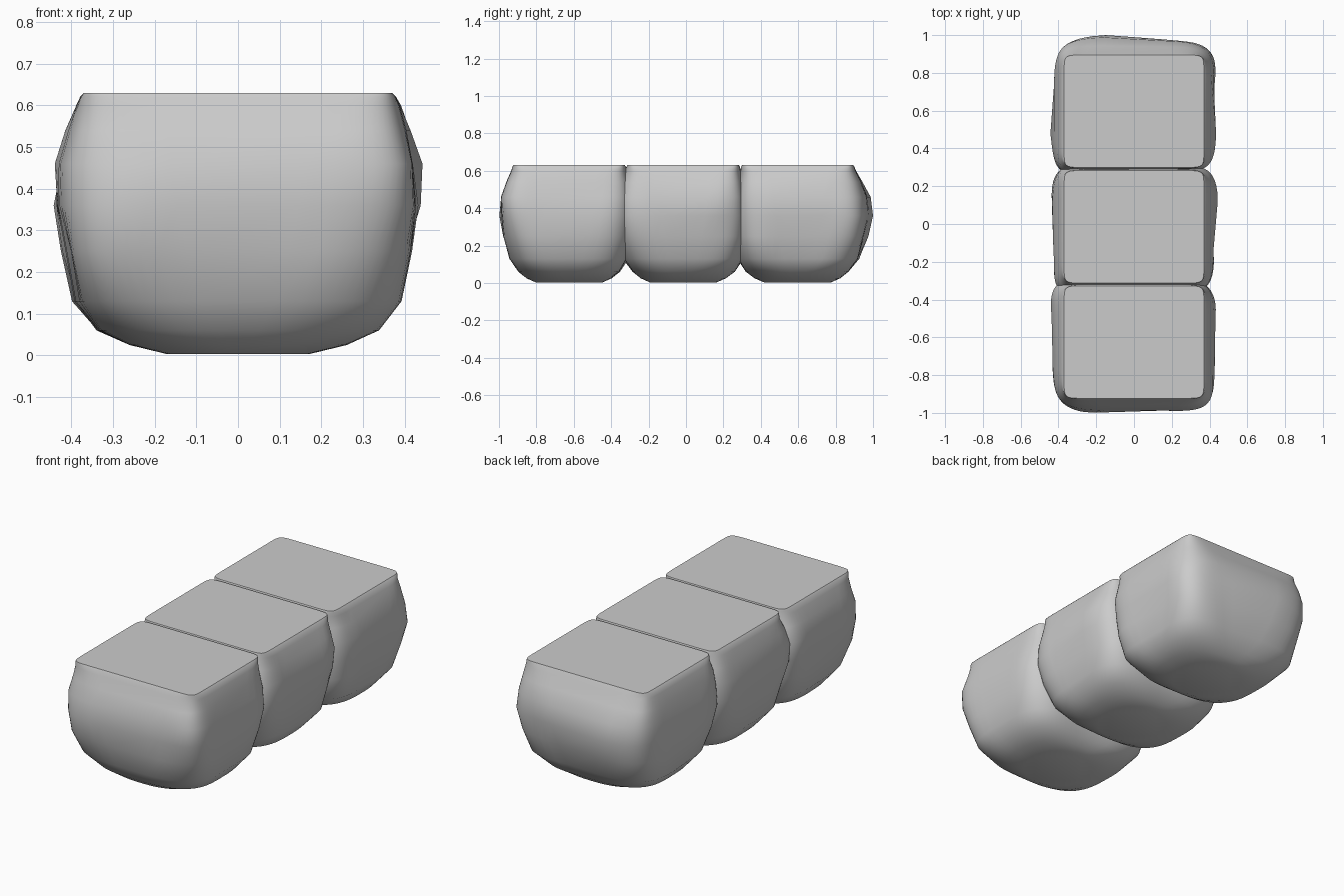
import bpy, bmesh, math
from mathutils import Vector, noise

cube = bpy.data.objects.get("Cube")
if cube:
    bpy.data.objects.remove(cube)

stone = bpy.data.materials.new("grey_stone")
stone.use_nodes = True
GREY = (0.6, 0.6, 0.6, 1)
stone.diffuse_color = GREY
stone.node_tree.nodes["Principled BSDF"].inputs["Base Color"].default_value = GREY

# Rings up a block: height, half width, inset (-) or bulge (+) of the ends, squareness
RINGS = [
    (0.003, 0.17, -0.125, 2.3), (0.025, 0.26, -0.075, 2.6), (0.06, 0.335, -0.03, 3.2),
    (0.13, 0.385, 0.02, 4.2), (0.25, 0.41, 0.05, 5), (0.36, 0.432, 0.068, 5.5),
    (0.46, 0.426, 0.062, 6), (0.54, 0.406, 0.035, 7), (0.6, 0.388, 0.008, 9),
    (0.622, 0.378, 0.0, 13), (0.63, 0.37, -0.005, 18),
]
TOP = 0.63
SEGMENTS = 64
HALF = 0.303


def spow(v, p):
    return math.copysign(abs(v) ** p, v)


def stone_block(name, y, front, back, lean):
    """Lofted block with a flat top, swollen sides and a worn, rounded base."""
    bm = bmesh.new()
    loops = []
    for z, hx, bulge, n in RINGS:
        loop = []
        wear = 0.022 * min(1, z / 0.1) * min(1, (TOP - z) / 0.12)
        for i in range(SEGMENTS):
            a = math.tau * (i + 0.5) / SEGMENTS
            c, s = spow(math.cos(a), 2 / n), spow(math.sin(a), 2 / n)
            swell = bulge * (front if s < 0 else back) if bulge > 0 else bulge
            px, py = hx * c, (HALF + swell) * s
            # uneven ends and slow hand-hewn waviness
            if bulge > 0 and abs(s) > 0.5:
                py *= 1 - lean * px * bulge * 4
            w = 1 + wear * noise.noise(Vector((px * 4, (py + y) * 4, z * 5))) / 0.4
            loop.append(bm.verts.new((px * w, py * w + y, z)))
        loops.append(loop)
    for lo, hi in zip(loops, loops[1:]):
        for i in range(SEGMENTS):
            j = (i + 1) % SEGMENTS
            bm.faces.new((lo[i], lo[j], hi[j], hi[i]))
    bm.faces.new(loops[0][::-1])
    bm.faces.new(loops[-1])
    mesh = bpy.data.meshes.new(name)
    bm.to_mesh(mesh)
    bm.free()
    mesh.materials.append(stone)
    obj = bpy.data.objects.new(name, mesh)
    bpy.context.collection.objects.link(obj)
    bpy.ops.object.select_all(action='DESELECT')
    obj.select_set(True)
    bpy.context.view_layer.objects.active = obj
    bpy.ops.object.shade_smooth_by_angle(angle=math.radians(40))


stone_block("front_stone", -0.625, 0.95, 0.6, 0.1)
stone_block("middle_stone", -0.015, 0.9, 0.6, 0.1)
stone_block("back_stone", 0.597, 0.6, 1.25, 0.35)
